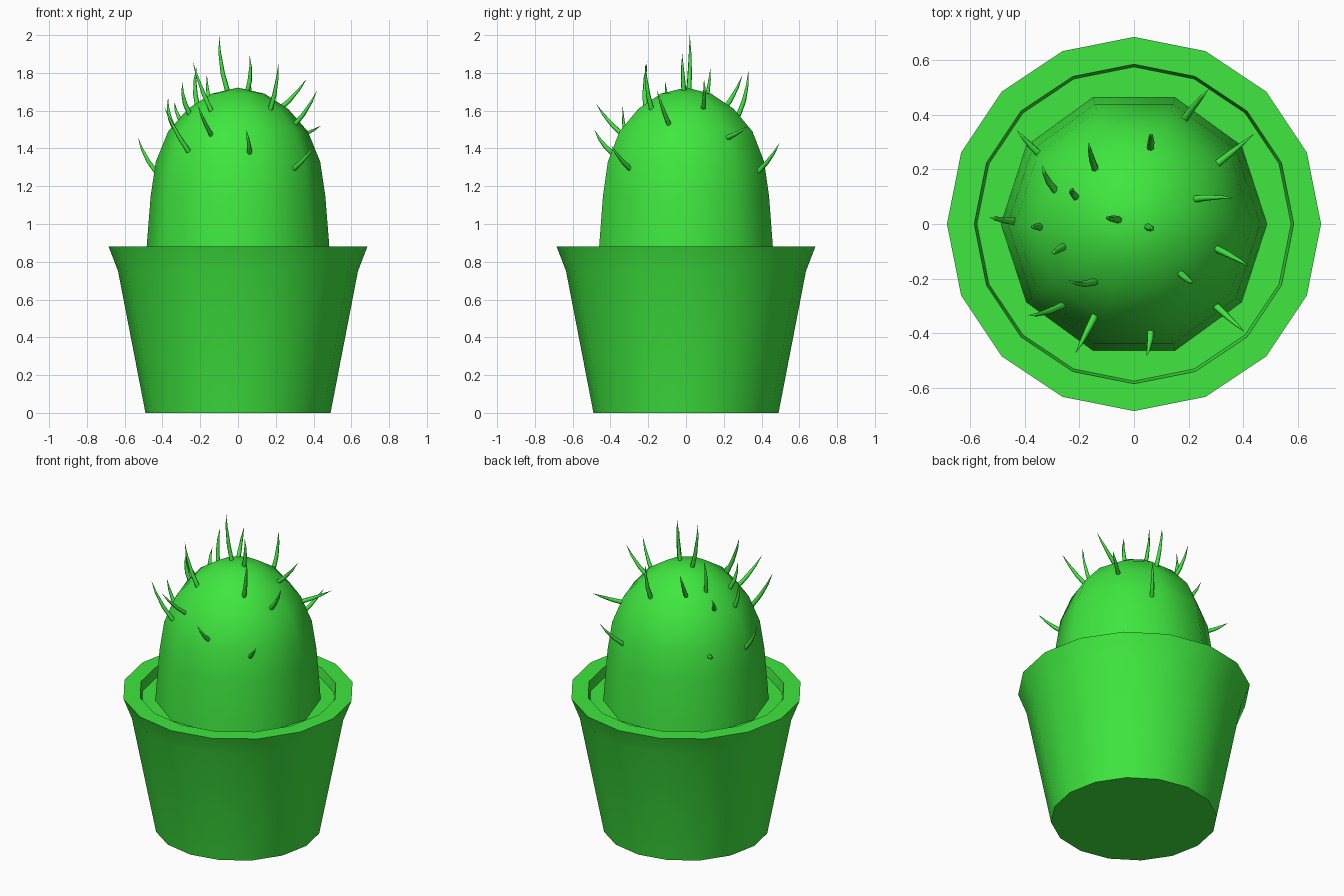
import bpy, bmesh, math
from mathutils import Vector

if "Cube" in bpy.data.objects:
    bpy.data.objects.remove(bpy.data.objects["Cube"])

mat = bpy.data.materials.new("green")
mat.diffuse_color = (0.05, 0.8, 0.05, 1)
mat.use_nodes = True
mat.node_tree.nodes["Principled BSDF"].inputs["Base Color"].default_value = mat.diffuse_color


def finish(name, bm, angle):
    bmesh.ops.recalc_face_normals(bm, faces=bm.faces)
    mesh = bpy.data.meshes.new(name)
    bm.to_mesh(mesh)
    bm.free()
    mesh.materials.append(mat)
    ob = bpy.data.objects.new(name, mesh)
    bpy.context.collection.objects.link(ob)
    bpy.ops.object.select_all(action='DESELECT')
    ob.select_set(True)
    bpy.context.view_layer.objects.active = ob
    bpy.ops.object.shade_smooth_by_angle(angle=math.radians(angle))
    return ob


def lathe(name, profile, sides, angle):
    """Revolve (radius, z) points; radius 0 becomes a pole."""
    bm = bmesh.new()
    rings = []
    for r, z in profile:
        if r == 0:
            rings.append([bm.verts.new((0, 0, z))])
        else:
            rings.append([bm.verts.new((r * math.cos(math.tau * i / sides),
                                        r * math.sin(math.tau * i / sides), z))
                          for i in range(sides)])
    for a, b in zip(rings, rings[1:]):
        for i in range(sides):
            j = (i + 1) % sides
            if len(a) == 1:
                bm.faces.new((a[0], b[j], b[i]))
            elif len(b) == 1:
                bm.faces.new((a[i], a[j], b[0]))
            else:
                bm.faces.new((a[i], a[j], b[j], b[i]))
    return finish(name, bm, angle)


def spine(bm, base, tip):
    """Thin tapered spine, bowed slightly outwards."""
    base, tip = Vector(base), Vector(tip)
    axis = (tip - base).normalized()
    base = base - axis * 0.02
    out = Vector((base.x, base.y, 0)).normalized()
    bow = (out - axis * out.dot(axis)) * 0.014
    side = axis.cross(out).normalized()
    up = side.cross(axis)
    rings = []
    for t, r in ((0, 0.014), (0.35, 0.012), (0.7, 0.007)):
        c = base.lerp(tip, t) + bow * 4 * t * (1 - t)
        rings.append([bm.verts.new(c + r * (side * math.cos(math.tau * k / 6)
                                            + up * math.sin(math.tau * k / 6)))
                      for k in range(6)])
    end = bm.verts.new(tip)
    bm.faces.new(rings[0])
    for k in range(6):
        j = (k + 1) % 6
        for a, b in zip(rings, rings[1:]):
            bm.faces.new((a[k], a[j], b[j], b[k]))
        bm.faces.new((rings[-1][k], rings[-1][j], end))


# Pot with flared lip and recessed soil
lathe("pot", [(0, 0), (0.49, 0), (0.635, 0.75), (0.685, 0.88),
              (0.585, 0.88), (0.575, 0.82), (0, 0.82)], 16, 40)

# Ten-sided domed cactus body
lathe("cactus_body", [(0.487, 0.82), (0.482, 0.9), (0.462, 1.15), (0.435, 1.33),
                      (0.37, 1.49), (0.265, 1.61), (0.14, 1.69), (0, 1.722)], 10, 60)

# Spines: base and tip of each
spines = [
    ((-.36, .27, 1.30), (-.43, .345, 1.34)), ((-.29, .13, 1.54), (-.335, .215, 1.64)),
    ((-.14, .20, 1.61), (-.165, .30, 1.79)), ((-.212, .10, 1.63), (-.22, .13, 1.83)),
    ((.06, .28, 1.59), (.06, .33, 1.81)), ((.19, .39, 1.29), (.275, .495, 1.43)),
    ((.31, .225, 1.46), (.44, .33, 1.52)), ((.22, .09, 1.61), (.365, .095, 1.77)),
    ((.045, -.01, 1.70), (.06, -.02, 1.90)), ((-.055, .015, 1.71), (-.10, .02, 2.0)),
    ((-.44, .01, 1.29), (-.53, .025, 1.46)), ((-.34, -.01, 1.52), (-.37, -.01, 1.67)),
    ((-.26, -.085, 1.60), (-.295, -.11, 1.75)), ((-.145, -.21, 1.61), (-.24, -.205, 1.86)),
    ((-.27, -.30, 1.40), (-.39, -.335, 1.62)), ((-.145, -.34, 1.48), (-.215, -.475, 1.635)),
    ((.06, -.395, 1.385), (.045, -.485, 1.50)), ((.17, -.18, 1.61), (.215, -.215, 1.855)),
    ((.30, -.30, 1.30), (.405, -.395, 1.415)), ((.30, -.09, 1.53), (.42, -.155, 1.71)),
]
bm = bmesh.new()
for base, tip in spines:
    spine(bm, base, tip)
finish("spines", bm, 65)
